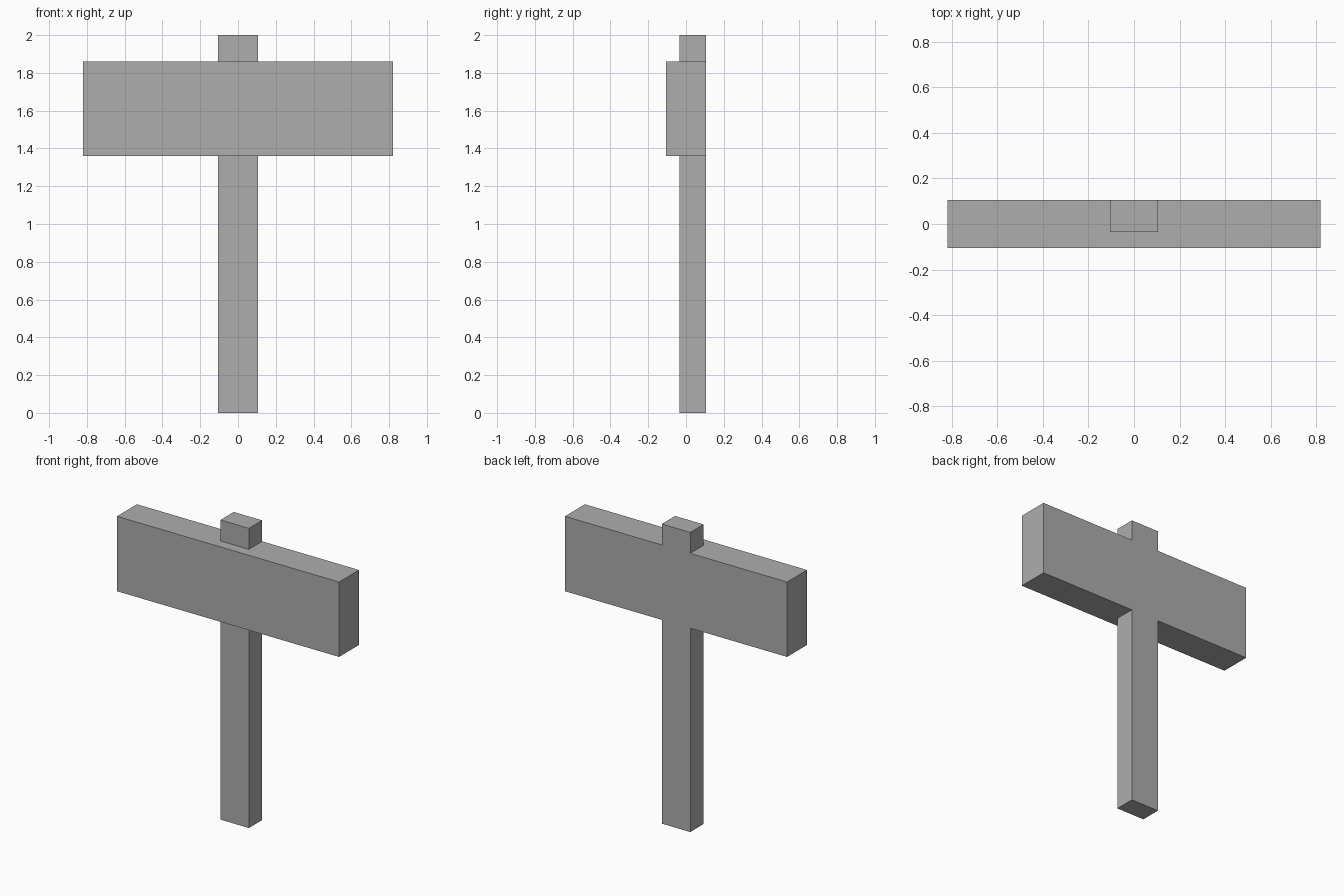
import bpy
from mathutils import Vector

cube = bpy.data.objects.get("Cube")
if cube:
    bpy.data.objects.remove(cube, do_unlink=True)

# Single plain grey
grey = bpy.data.materials.new("plain_grey")
grey.use_nodes = True
colour = (0.42, 0.42, 0.42, 1)
grey.diffuse_color = colour
grey.node_tree.nodes["Principled BSDF"].inputs["Base Color"].default_value = colour


def box(name, low, high):
    """Flat-sided box between two opposite corners."""
    low, high = Vector(low), Vector(high)
    bpy.ops.mesh.primitive_cube_add(size=1, location=(low + high) / 2)
    obj = bpy.context.object
    obj.name = name
    obj.scale = high - low
    bpy.ops.object.transform_apply(location=False, rotation=False, scale=True)
    obj.data.materials.append(grey)
    return obj


HALF = 0.105          # half width of the post, half depth of the board
POST_FRONT = -0.035   # the post sits flush with the back of the board
BOARD_BOTTOM, BOARD_TOP = 1.36, 1.86

# Post below the board, wide sign board, and post end above it
box("post", (-HALF, POST_FRONT, 0), (HALF, HALF, BOARD_BOTTOM))
box("sign_board", (-0.82, -HALF, BOARD_BOTTOM), (0.82, HALF, BOARD_TOP))
box("post_top", (-HALF, POST_FRONT, BOARD_TOP), (HALF, HALF, 2))
